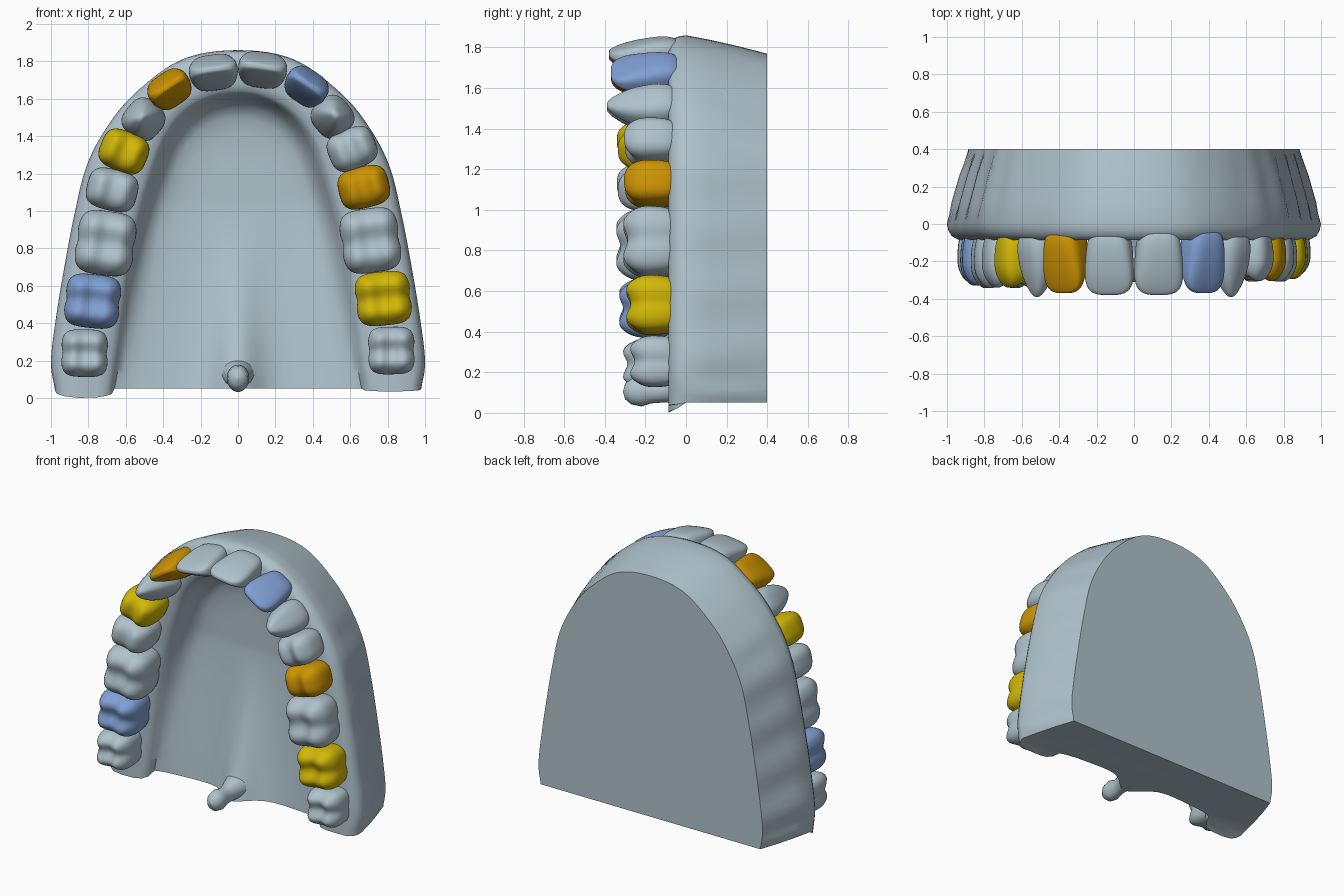
import bpy, bmesh, math
from mathutils import Vector

old = bpy.data.objects.get("Cube")
if old:
    bpy.data.objects.remove(old, do_unlink=True)


def material(name, rgb):
    m = bpy.data.materials.new(name)
    m.use_nodes = True
    m.diffuse_color = (*rgb, 1)
    m.node_tree.nodes["Principled BSDF"].inputs["Base Color"].default_value = (*rgb, 1)
    return m


GREY = material("pale_blue_grey", (0.43, 0.54, 0.60))
YELLOW = material("yellow", (0.65, 0.48, 0.002))
ORANGE = material("orange", (0.62, 0.30, 0.001))
BLUE = material("blue", (0.22, 0.35, 0.66))


def finish(bm, name, mat, angle):
    bmesh.ops.remove_doubles(bm, verts=bm.verts, dist=0.0005)
    bmesh.ops.recalc_face_normals(bm, faces=bm.faces)
    mesh = bpy.data.meshes.new(name)
    bm.to_mesh(mesh)
    bm.free()
    ob = bpy.data.objects.new(name, mesh)
    bpy.context.collection.objects.link(ob)
    mesh.materials.append(mat)
    bpy.ops.object.select_all(action='DESELECT')
    ob.select_set(True)
    bpy.context.view_layer.objects.active = ob
    bpy.ops.object.shade_smooth_by_angle(angle=math.radians(angle))


def spline(pts, steps):
    """Catmull-Rom samples through the points."""
    ext = [pts[0] * 2 - pts[1]] + pts + [pts[-1] * 2 - pts[-2]]
    out = []
    for a, b, c, d in zip(ext, ext[1:], ext[2:], ext[3:]):
        for i in range(steps):
            t = i / steps
            out.append((b * 2 + (c - a) * t + (a * 2 - b * 5 + c * 4 - d) * t ** 2
                        + (b * 3 - a - c * 3 + d) * t ** 3) / 2)
    return out + [pts[-1]]


def loft(bm, rows):
    vs = [[bm.verts.new(p) for p in row] for row in rows]
    for r0, r1 in zip(vs, vs[1:]):
        for i in range(len(r0) - 1):
            bm.faces.new((r0[i], r0[i + 1], r1[i + 1], r1[i]))
    return vs


# Arch plan: outer x, z and inner x, z from the back of the jaw to the midline
half = [(.98, .05, .66, .05), (1, .2, .63, .22), (.97, .45, .6, .45), (.925, .72, .565, .7),
        (.875, .98, .515, .95), (.81, 1.24, .44, 1.2), (.70, 1.45, .36, 1.4),
        (.55, 1.63, .25, 1.53), (.3, 1.81, .12, 1.595), (0, 1.86, 0, 1.61)]
plan = [Vector(p) for p in half]
plan += [Vector((-p[0], p[1], -p[2], p[3])) for p in half[-2::-1]]

# Gum ridge: share of the way from outer to inner edge, and y
RIDGE = [(0, 0), (.02, -.035), (.07, -.065), (.17, -.085), (.4, -.085), (.7, -.085),
         (.86, -.075), (.95, -.045), (1, 0)]
# Palate: scale towards the midline, and share of full depth
VAULT = [(.95, .4), (.89, .7), (.8, .88), (.65, .96), (.5, 1), (.38, 1), (.28, 1),
         (.2, 1), (.15, 1), (.1, 1), (.05, 1), (0, 1)]
WALL = [(.4, .26), (.75, .12)]


def section(p, i):
    ox, oz, ix, iz = p
    # Soft root bulges along the outer wall
    swell = 1 + .01 * math.sin(i * .9)
    back = Vector((ox * .885, .4, .05 + (oz - .05) * .95))
    rim = Vector((ox, 0, oz))
    inner = Vector((ix, 0, iz))
    pts = [back]
    for f, y in WALL:
        q = back.lerp(rim, f)
        pts.append(Vector((q.x * swell, y, q.z)))
    # The gum ends hang a little below the flat base, lower on the right
    drop = (.05 if ox < 0 else .015) * max(0, 1 - (oz - .05) / .12)
    for f, y in RIDGE:
        q = rim.lerp(inner, f)
        sag = drop * min(1, -y / .035) * math.sin(math.pi * f) ** .3
        pts.append(Vector((q.x, y, q.z - sag)))
    for s, share in VAULT:
        low = iz if iz < .7 else .7 + .35 * math.tanh((iz - .7) / .35)
        x, z = ix * s, low + (iz - low) * s
        fade = max(0, 1 - z / 1.05)
        depth = .15 - .11 * fade ** 1.3
        share += (1 - s * s - share) * fade * .6
        raphe = .16 * math.exp(-(x / .13) ** 2) * fade ** 1.6
        pts.append(Vector((x, depth * share - raphe, z)))
    return pts


bm = bmesh.new()
cols = loft(bm, [section(p, i) for i, p in enumerate(spline(plan, 6))])
bm.faces.new([c[0] for c in cols])
# Flat underside, with a separate cap on each gum end
first = 1 + len(WALL)
last = first + len(RIDGE) - 1
flat = [c[:first + 1] + c[last:] for c in (cols[0], cols[-1])]
bm.faces.new(flat[0] + flat[1][-2::-1])
for c in (cols[0], cols[-1]):
    bm.faces.new(c[first:last + 1])
finish(bm, "gum_and_palate_base", GREY, 45)

# Uvula: rings along y with centre height and radii
bm = bmesh.new()
rows = []
for y, z, rx, rz in [(-.03, .125, .085, .08), (-.09, .118, .065, .068), (-.13, .11, .053, .06),
                     (-.17, .105, .05, .058), (-.22, .105, .06, .073), (-.27, .105, .054, .063),
                     (-.3, .105, .032, .038), (-.31, .105, .001, .001)]:
    rows.append([(rx * math.cos(a * math.tau / 24), y, z + rz * math.sin(a * math.tau / 24))
                 for a in range(25)])
loft(bm, rows)
finish(bm, "uvula", GREY, 60)


def tooth(name, kind, x, z, radial, along, tip, angle, mat):
    """Crown grown from a gridded cube; u outward, v along the arch, w to the tip."""
    bm = bmesh.new()
    bmesh.ops.create_cube(bm, size=2)
    bmesh.ops.subdivide_edges(bm, edges=bm.edges[:], cuts=13, use_grid_fill=True)
    n = {"molar": 3.8, "premolar": 3.2, "incisor": 3.3, "canine": 2.8}[kind]
    a, b = radial / 2, along / 2
    ca, sa = math.cos(math.radians(angle)), math.sin(math.radians(angle))
    for vert in bm.verts:
        u, v, w = vert.co
        r = (abs(u) ** n + abs(v) ** n + abs(w) ** n) ** (1 / n)
        u, v, w = u / r, v / r, w / r
        k = (w + 1) / 2
        y = -.01 + (tip + .01) * k
        crown = max(0, w) ** 2
        if kind in ("molar", "premolar"):
            waist = 1 - .2 * (1 - k) ** 2 - .12 * k ** 3
            du, dv = u * a * waist, v * b * waist
            cusp = -math.cos(math.tau * u * .85)
            if kind == "molar":
                cusp -= math.cos(math.tau * v * .85)
                du *= 1 - .06 * math.exp(-(v / .2) ** 2)
            else:
                cusp += .4 * u - v * v
            y -= .014 * cusp * crown
        elif kind == "incisor":
            du = u * a * (1 - .74 * k ** 1.6) + a * .2 * k
            dv = v * b * (.84 + .2 * k)
        else:
            du = u * a * (1 - .72 * k ** 1.5) + a * .2 * k
            dv = v * b * (1 - .6 * k ** 2.5)
        vert.co = (x + du * ca - dv * sa, y, z + du * sa + dv * ca)
    finish(bm, name, mat, 60)


# Name, kind, x, z, radial size, size along arch, tip y, angle, left and right colours
TEETH = [
    ("central_incisor", "incisor", .13, 1.742, .215, .27, -.38, 82, GREY, GREY),
    ("lateral_incisor", "incisor", .362, 1.653, .21, .245, -.37, 56, BLUE, ORANGE),
    ("canine", "canine", .5, 1.492, .245, .23, -.39, 40, GREY, GREY),
    ("first_premolar", "premolar", .61, 1.325, .275, .23, -.315, 22, GREY, YELLOW),
    ("second_premolar", "premolar", .673, 1.12, .29, .235, -.315, 14, ORANGE, GREY),
    ("first_molar", "molar", .708, .835, .335, .365, -.31, 8, GREY, GREY),
    ("second_molar", "molar", .777, .525, .315, .305, -.295, 6, YELLOW, BLUE),
    ("third_molar", "molar", .82, .247, .265, .27, -.275, 1, GREY, GREY),
]
for name, kind, x, z, radial, along, tip, angle, left, right in TEETH:
    # The right side bite stands slightly taller behind the canines
    lift = .018 if "molar" in kind else 0
    tooth("left_" + name, kind, x, z + .007, radial, along, tip + lift, angle, left)
    tooth("right_" + name, kind, -x, z - .007, radial, along, tip - lift, 180 - angle, right)
